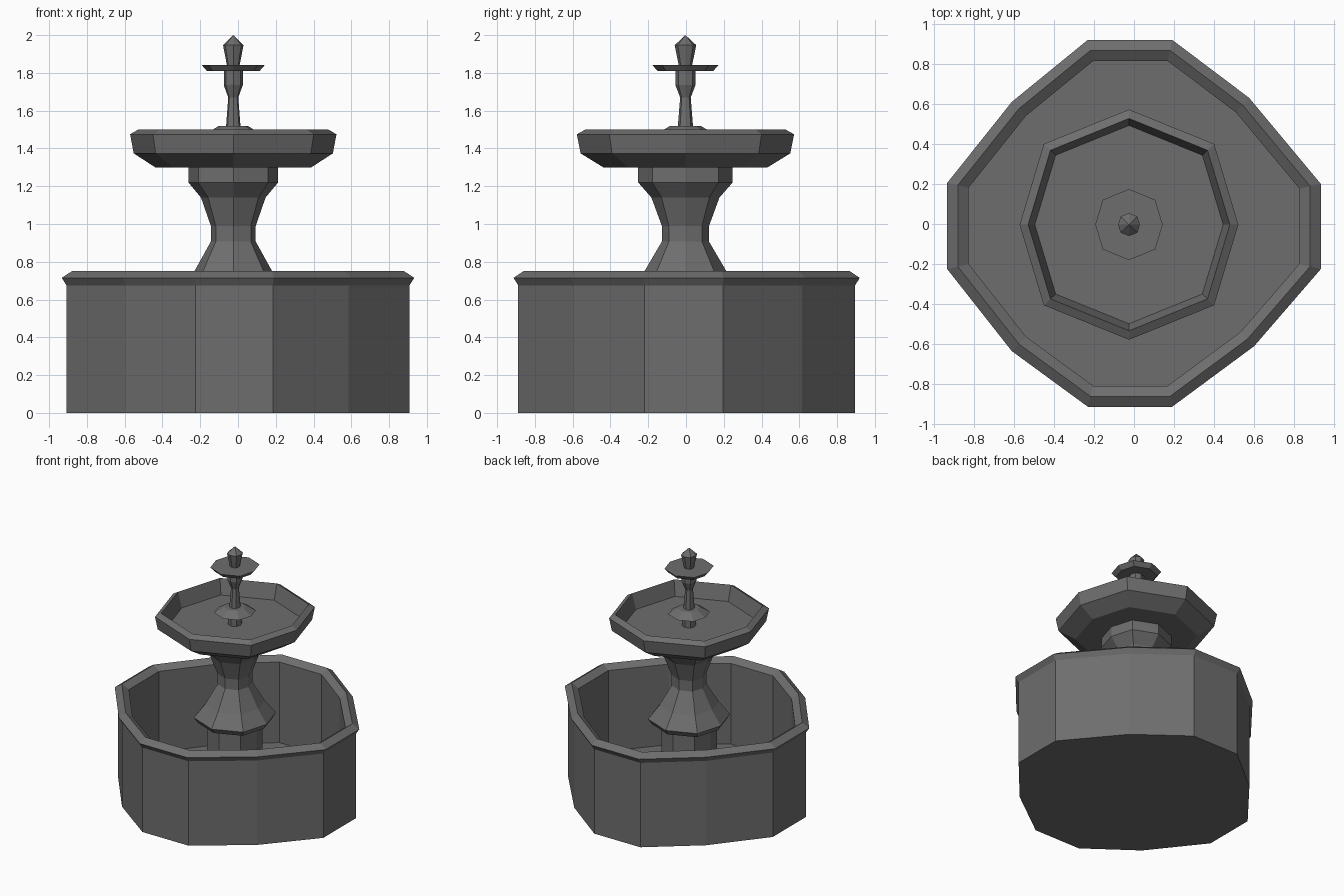
import bpy

if "Cube" in bpy.data.objects:
    bpy.data.objects.remove(bpy.data.objects["Cube"])

CX, CY = -0.025, -0.003   # axis of the column and bowls

# Dark grey stone
stone = bpy.data.materials.new("dark_stone")
stone.diffuse_color = (0.155, 0.155, 0.155, 1)
stone.use_nodes = True
stone.node_tree.nodes["Principled BSDF"].inputs["Base Color"].default_value = stone.diffuse_color

# Twelve-sided outline of the basin rim (slightly irregular)
BASIN = [(0.933, 0.2), (0.575, 0.63), (0.19, 0.92), (-0.23, 0.92),
         (-0.61, 0.61), (-0.933, 0.205), (-0.933, -0.225), (-0.61, -0.635),
         (-0.23, -0.913), (0.19, -0.913), (0.6, -0.61), (0.933, -0.225)]

# Unit octagon with corners on the axes, a little narrower in x
a, d, e = 0.95, 0.74, 0.70
OCT = [(a, 0), (d, e), (0, 1), (-d, e), (-a, 0), (-d, -e), (0, -1), (d, -e)]


def loft(name, outline, profile, cx=0.0, cy=0.0):
    """Stack scaled copies of an outline; radius 0 makes a point."""
    n = len(outline)
    verts, faces, rings = [], [], []
    for r, z in profile:
        start = len(verts)
        if r == 0:
            verts.append((cx, cy, z))
            rings.append([start] * n)
        else:
            verts += [(cx + x * r, cy + y * r, z) for x, y in outline]
            rings.append(list(range(start, start + n)))
    for lo, hi in zip(rings, rings[1:]):
        for i in range(n):
            j = (i + 1) % n
            f = [lo[i], lo[j], hi[j], hi[i]]
            faces.append(list(dict.fromkeys(f)))
    if profile[0][0] > 0:
        faces.append(rings[0][::-1])
    if profile[-1][0] > 0:
        faces.append(rings[-1])
    mesh = bpy.data.meshes.new(name)
    mesh.from_pydata(verts, [], faces)
    mesh.update()
    mesh.materials.append(stone)
    ob = bpy.data.objects.new(name, mesh)
    bpy.context.collection.objects.link(ob)
    return ob


# Hollow basin with an overhanging ridged rim
loft("basin", BASIN, [(0.973, 0), (0.973, 0.675), (1.0, 0.715), (0.943, 0.75),
                      (0.885, 0.715), (0.885, 0.07)])

# Plinth and waisted column
loft("column", OCT, [(0.20, 0.07), (0.20, 0.61), (0.27, 0.61), (0.295, 0.65),
                     (0.215, 0.753), (0.125, 0.907), (0.125, 0.99),
                     (0.18, 1.14), (0.25, 1.22), (0.25, 1.30)], CX, CY)

# Upper bowl with recessed floor
loft("bowl", OCT, [(0.435, 1.30), (0.555, 1.374), (0.575, 1.475),
                   (0.53, 1.50), (0.495, 1.38)], CX, CY)

# Stem with a collar, rising from the bowl
loft("stem", OCT, [(0.05, 1.38), (0.05, 1.455), (0.15, 1.478), (0.08, 1.52),
                   (0.04, 1.52), (0.028, 1.67), (0.053, 1.735),
                   (0.053, 1.81)], CX, CY)

# Small dish
loft("dish", OCT, [(0.147, 1.81), (0.177, 1.843)], CX, CY)

# Finial
loft("finial", OCT, [(0.036, 1.843), (0.057, 1.947), (0, 2.0)], CX, CY)
